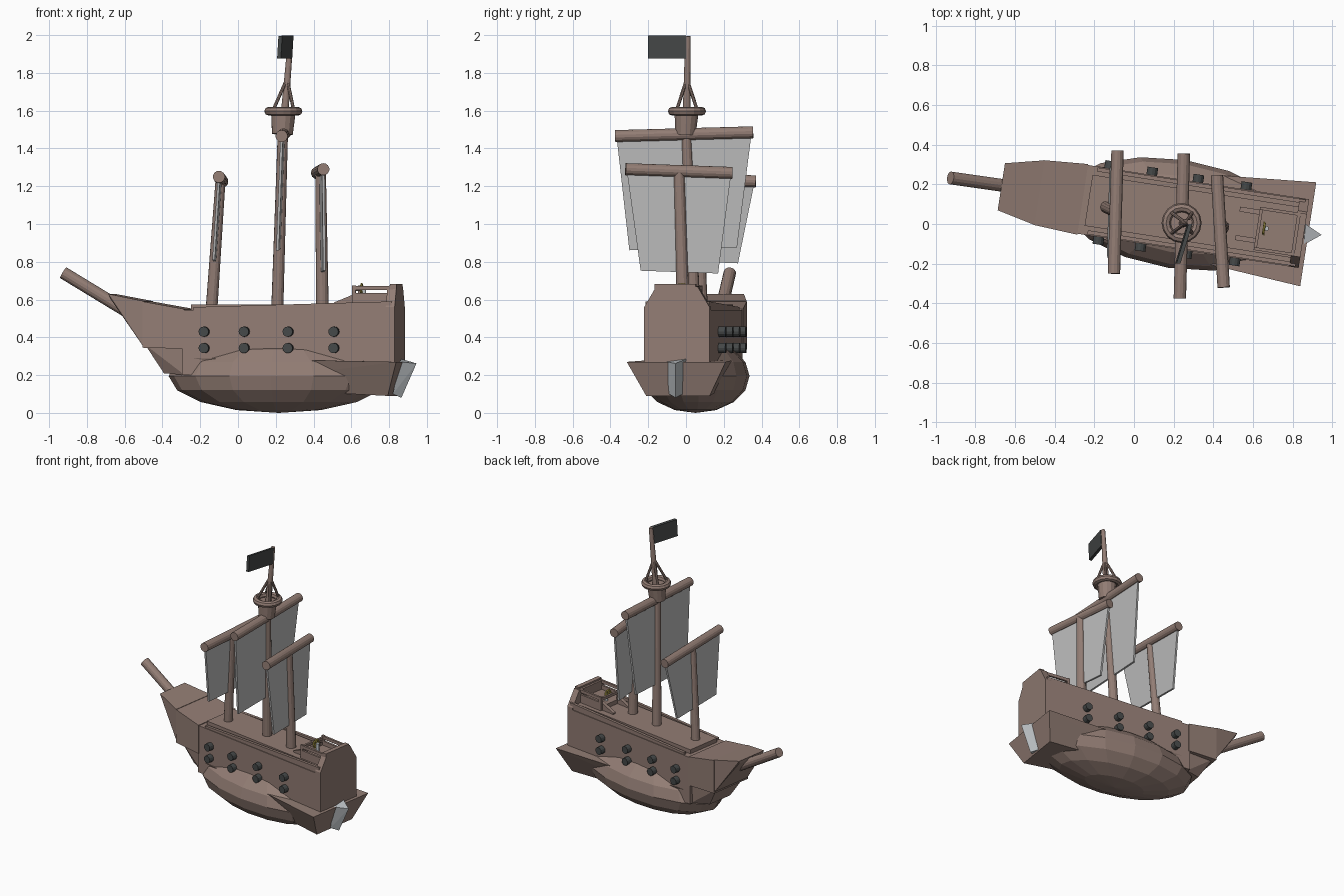
import bpy, bmesh, math
from mathutils import Matrix, Vector

if "Cube" in bpy.data.objects:
    bpy.data.objects.remove(bpy.data.objects["Cube"])

# Ship frame: u runs toward the stern, v across, turned slightly in plan
SHIP = Matrix.Translation((0.285, 0.04, 0)) @ Matrix.Rotation(math.radians(-8.8), 4, 'Z')


def material(name, rgb):
    m = bpy.data.materials.new(name)
    m.diffuse_color = (*rgb, 1)
    m.use_nodes = True
    m.node_tree.nodes["Principled BSDF"].inputs["Base Color"].default_value = m.diffuse_color
    return m


WOOD = material("wood", (0.29, 0.205, 0.175))
DARK = material("dark_iron", (0.06, 0.065, 0.065))
GOLD = material("brass", (0.55, 0.45, 0.08))
PALE = material("pale_metal", (0.5, 0.53, 0.55))
CLOTH = material("sailcloth", (0.5, 0.5, 0.5))


def finish(name, bm, mat):
    bmesh.ops.recalc_face_normals(bm, faces=bm.faces)
    me = bpy.data.meshes.new(name)
    bm.to_mesh(me)
    bm.free()
    me.materials.append(mat)
    ob = bpy.data.objects.new(name, me)
    bpy.context.collection.objects.link(ob)
    return ob


def hull(name, pts, mat=WOOD, frame=SHIP):
    bm = bmesh.new()
    for p in pts:
        bm.verts.new(frame @ Vector(p))
    r = bmesh.ops.convex_hull(bm, input=bm.verts)
    bmesh.ops.dissolve_limit(bm, angle_limit=0.01, verts=bm.verts, edges=bm.edges)
    return finish(name, bm, mat)


def mirrored(half):
    return [(u, s * v, z) for u, v, z in half for s in (1, -1)]


def box(name, u, v, z, mat=WOOD):
    return hull(name, [(a, b, c) for a in u for b in v for c in z], mat)


def rod(name, a, b, r, mat=WOOD, r2=None, n=14):
    a, b = Vector(a), Vector(b)
    d = b - a
    bm = bmesh.new()
    mat4 = Matrix.Translation((a + b) / 2) @ d.to_track_quat('Z', 'Y').to_matrix().to_4x4()
    bmesh.ops.create_cone(bm, cap_ends=True, segments=n, radius1=r,
                          radius2=r if r2 is None else r2, depth=d.length, matrix=mat4)
    return finish(name, bm, mat)


def ring(name, loc, R, r, mat, rot=(0, 0, 0), n=16):
    bpy.ops.mesh.primitive_torus_add(major_segments=n, minor_segments=8, location=loc,
                                     rotation=rot, major_radius=R, minor_radius=r)
    ob = bpy.context.object
    ob.name = name
    ob.data.materials.append(mat)


# Lower hull: faceted belly and flared chine
bm = bmesh.new()
bmesh.ops.create_uvsphere(bm, u_segments=16, v_segments=8, radius=1,
                          matrix=SHIP @ Matrix.Translation((-0.07, 0, 0.195))
                          @ Matrix.Diagonal((0.59, 0.275, 0.195, 1)))
finish("hull_belly", bm, WOOD)
hull("hull_chine", mirrored([(0.6, 0.265, 0.27), (0.54, 0.17, 0.09),
                             (-0.5, 0.175, 0.29), (-0.45, 0.11, 0.14)]))

# Main hull, deck, rails
box("hull_body", (-0.56, 0.56), (-0.175, 0.175), (0.2, 0.545))
box("deck", (-0.52, 0.54), (-0.13, 0.13), (0.54, 0.575))
for s in (-1, 1):
    hull("deck_rail", [(u, s * v, z) for u, lo, hi in ((-0.5, 0.54, 0.56), (0.56, 0.54, 0.59))
                       for v in (0.15, 0.17) for z in (lo, hi)])
hull("stern_panel", mirrored([(u, v, z) for u in (0.53, 0.578)
                              for v, z in ((0.175, 0.26), (0.175, 0.56), (0.115, 0.63), (0.11, 0.67))]))

# Bow: raised forecastle, beak and stem
hull("bow_block", mirrored([(-0.55, 0.18, 0.34), (-0.55, 0.18, 0.55),
                            (-0.775, 0.165, 0.345), (-0.775, 0.165, 0.59)]))
hull("bow_beak", mirrored([(-0.77, 0.16, 0.35), (-0.77, 0.165, 0.592),
                           (-0.965, 0.12, 0.63), (-0.955, 0.115, 0.605)]))
hull("bow_stem", mirrored([(-0.55, 0.15, 0.2), (-0.55, 0.16, 0.36),
                           (-0.67, 0.1, 0.21), (-0.765, 0.13, 0.36)]))
rod("bowsprit", (-0.925, 0.232, 0.742), (-0.56, 0.18, 0.52), 0.033)

# Cannons, two rows on each side
for s in (-1, 1):
    for z in (0.343, 0.43):
        for u in (-0.44, -0.225, 0.01, 0.255):
            rod("cannon", SHIP @ Vector((u, s * 0.15, z)), SHIP @ Vector((u, s * 0.213, z)),
                0.027, DARK, n=12)

# Quarterdeck with railings, steps and wheel
box("quarterdeck", (0.34, 0.55), (-0.12, 0.1), (0.56, 0.605))
for v in (-0.12, 0.085):
    box("side_rail", (0.34, 0.56), (v, v + 0.015), (0.65, 0.672))
    box("side_board", (0.34, 0.56), (v, v + 0.015), (0.6, 0.635))
    for u in (0.34, 0.54):
        box("rail_post", (u, u + 0.02), (v, v + 0.015), (0.6, 0.675))
box("front_rail", (0.34, 0.355), (-0.12, 0.1), (0.645, 0.665))
box("back_rail", (0.545, 0.578), (-0.12, 0.1), (0.655, 0.682))
for v in (-0.085, 0.06):
    hull("step_side", [(u, w, z) for w in (v, v + 0.025)
                       for u, z in ((0.24, 0.57), (0.24, 0.585), (0.35, 0.57), (0.35, 0.63))])
wheel = SHIP @ Vector((0.375, -0.005, 0.655))
ring("wheel_rim", wheel, 0.026, 0.006, GOLD, (0, math.pi / 2, math.radians(-8.8)), 12)
for i in range(3):
    a = i * math.pi / 3
    d = Vector((0, math.cos(a), math.sin(a))) * 0.035
    rod("wheel_spoke", wheel - d, wheel + d, 0.004, GOLD, n=6)
rod("wheel_stand", wheel + Vector((0.012, 0, -0.06)), wheel + Vector((0.012, 0, 0.005)), 0.012, PALE)

# Rudder: tilted three-sided blade
hull("rudder", [(0.855, -0.105, 0.27), (0.865, 0.0, 0.285), (0.945, -0.055, 0.262),
                (0.82, -0.09, 0.1), (0.82, -0.015, 0.1), (0.865, -0.055, 0.08)], PALE, Matrix())

# Masts with yards and tapered sails: base, top, yard ends, sail bottom (z, y0, y1), radius
MASTS = [
    ("fore", (-0.14, 0.085, 0.55), (-0.092, 0.06, 1.24), (-0.101, -0.25, 1.25), (-0.083, 0.37, 1.225),
     (0.80, -0.16, 0.275), 0.031),
    ("main", (0.208, 0.045, 0.55), (0.238, 0.0, 1.5), (0.231, -0.375, 1.465), (0.251, 0.355, 1.485),
     (0.87, -0.30, 0.27), 0.032),
    ("rear", (0.447, -0.015, 0.55), (0.437, -0.037, 1.28), (0.452, -0.32, 1.29), (0.418, 0.245, 1.27),
     (0.745, -0.24, 0.17), 0.034),
]
for name, base, top, ya, yb, (zb, y0, y1), r in MASTS:
    base, top, ya, yb = map(Vector, (base, top, ya, yb))
    rod(name + "_mast", base, top, r, r2=r * 0.85)
    rod(name + "_yard", ya, yb, 0.032)
    across = (yb - ya) / (yb.y - ya.y)
    foot = top.lerp(base, (top.z - zb) / (top.z - base.z))
    corners = [ya.lerp(yb, 0.01), ya.lerp(yb, 0.99),
               foot + across * (y0 - foot.y), foot + across * (y1 - foot.y)]
    hull(name + "_sail", [c + Vector((dx, 0, 0)) for c in corners for dx in (-0.007, 0.007)],
         CLOTH, Matrix())

# Crow's nest with stays, topmast and flag
rod("crows_nest", (0.235, -0.003, 1.475), (0.24, 0.003, 1.59), 0.055, r2=0.065)
ring("nest_ring", (0.24, 0.005, 1.597), 0.078, 0.023, WOOD)
rod("topmast", (0.24, 0.002, 1.5), (0.28, 0.01, 1.995), 0.022, r2=0.014)
for i in range(4):
    a = math.pi / 4 + i * math.pi / 2
    rod("stay", (0.24 + 0.078 * math.cos(a), 0.005 + 0.078 * math.sin(a), 1.6),
        (0.26, 0.005, 1.77), 0.009, n=8)
hull("flag", [(x + dx, y, z + dz) for x, y, z in ((0.277, 0.0, 1.875), (0.284, 0.0, 1.995),
                                                   (0.217, -0.2, 1.875), (0.224, -0.2, 1.995))
              for dx, dz in ((-0.01, 0), (0.01, 0.002))], DARK, Matrix())
